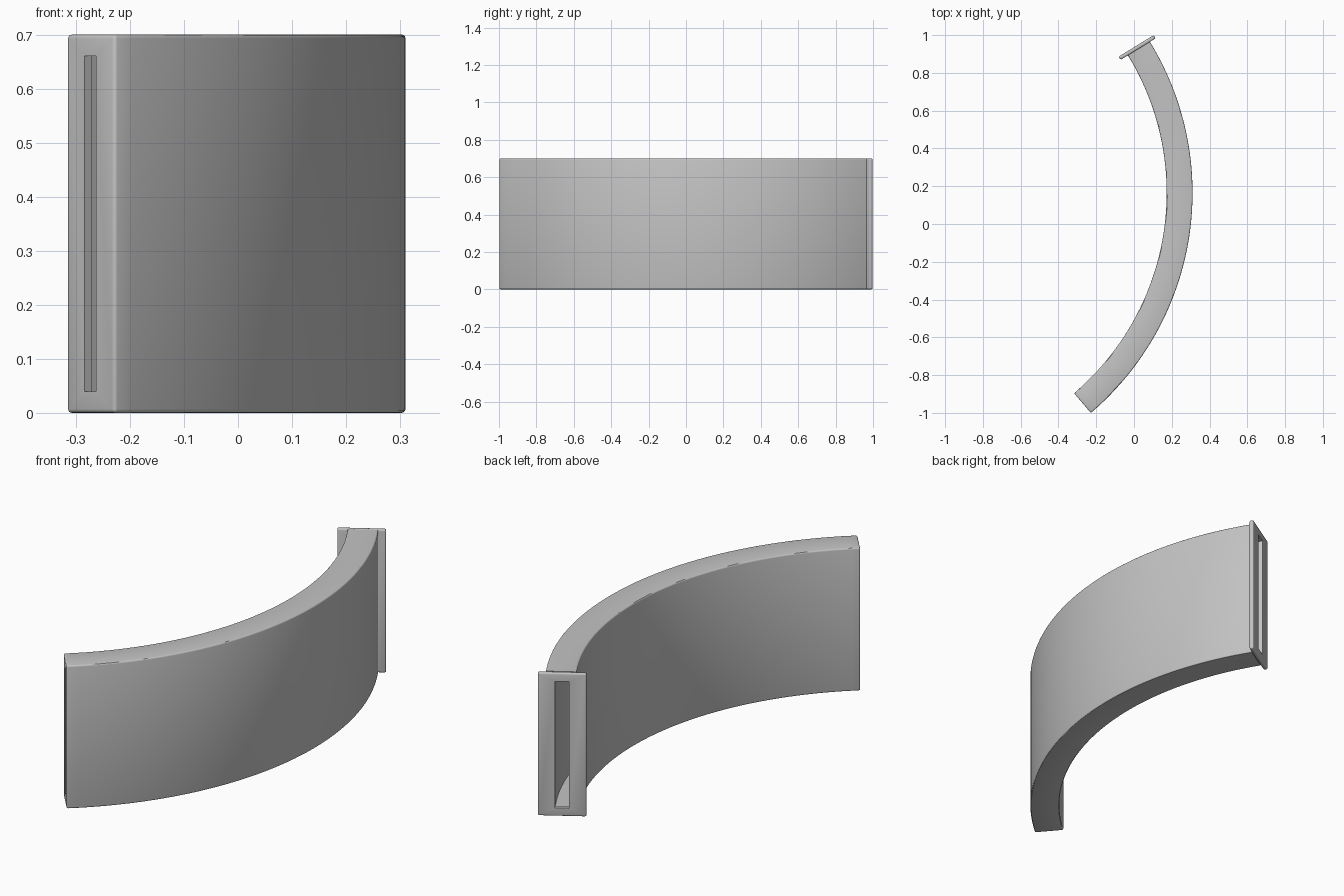
import bpy, bmesh, math
from mathutils import Vector

if "Cube" in bpy.data.objects:
    bpy.data.objects.remove(bpy.data.objects["Cube"], do_unlink=True)

CENTRE = Vector((-1.22, 0.165, 0))
START, END = math.radians(-49.6), math.radians(31.5)
HEIGHT, SEGMENTS = 0.7, 48
R_IN, R_OUT = 1.393, 1.53          # duct walls
C_IN, C_OUT = 1.425, 1.488         # hollow channel
LIP = 0.02                         # plate thickness at both mouths

grey = bpy.data.materials.new("plain grey")
grey.use_nodes = True
grey.diffuse_color = (0.55, 0.55, 0.55, 1)
grey.node_tree.nodes["Principled BSDF"].inputs["Base Color"].default_value = grey.diffuse_color


def ring(bm, angle, r0, r1, z0, z1, push=0.0):
    """Rectangular cross-section at an angle on the arc, pushed along the tangent."""
    radial = Vector((math.cos(angle), math.sin(angle), 0))
    tangent = Vector((-radial.y, radial.x, 0))
    base = CENTRE + tangent * push
    return [bm.verts.new(base + radial * r + Vector((0, 0, z)))
            for r, z in ((r0, z0), (r1, z0), (r1, z1), (r0, z1))]


def loft(bm, rings):
    """Join the rings in a closed chain: outside, mouth, inside, other mouth."""
    for a, b in zip(rings, rings[1:] + rings[:1]):
        for i in range(4):
            j = (i + 1) % 4
            bm.faces.new((a[i], a[j], b[j], b[i]))
    bmesh.ops.recalc_face_normals(bm, faces=bm.faces)


def finish(bm, name, outer, skip=()):
    """Round the sharp outer edges and make the object."""
    outer, skip = set(outer), set(skip)
    edges = [e for e in bm.edges if set(e.verts) <= outer
             and not set(e.verts) <= skip and e.calc_face_angle(0) > 0.5]
    bmesh.ops.bevel(bm, geom=edges, offset=0.007, segments=3, profile=0.5,
                    affect='EDGES', clamp_overlap=True)
    mesh = bpy.data.meshes.new(name)
    bm.to_mesh(mesh)
    bm.free()
    mesh.materials.append(grey)
    obj = bpy.data.objects.new(name, mesh)
    bpy.context.collection.objects.link(obj)
    bpy.ops.object.select_all(action='DESELECT')
    obj.select_set(True)
    bpy.context.view_layer.objects.active = obj
    bpy.ops.object.shade_smooth_by_angle(angle=math.radians(30))


# Curved hollow duct with a narrow slot at its front mouth
bm = bmesh.new()
shell = [ring(bm, END + (START - END) * i / SEGMENTS, R_IN, R_OUT, 0, HEIGHT)
         for i in range(SEGMENTS + 1)]
lip_angle = START + LIP / R_OUT
slot = [ring(bm, a, 1.444, 1.477, 0.04, HEIGHT - 0.04) for a in (START, lip_angle)]
channel = [ring(bm, lip_angle + (END - lip_angle) * i / SEGMENTS,
                C_IN, C_OUT, 0.037, HEIGHT - 0.037) for i in range(SEGMENTS + 1)]
loft(bm, shell + slot + channel)
finish(bm, "curved_duct", [v for r in shell for v in r], shell[0])

# Flat mounting flange with a wide slot at the back mouth
bm = bmesh.new()
plate = [ring(bm, END, 1.348, 1.565, 0, HEIGHT, p) for p in (0, LIP)]
hole = [ring(bm, END, C_IN, C_OUT, 0.04, HEIGHT - 0.04, p) for p in (LIP, 0)]
loft(bm, plate + hole)
finish(bm, "back_flange", [v for r in plate for v in r])
